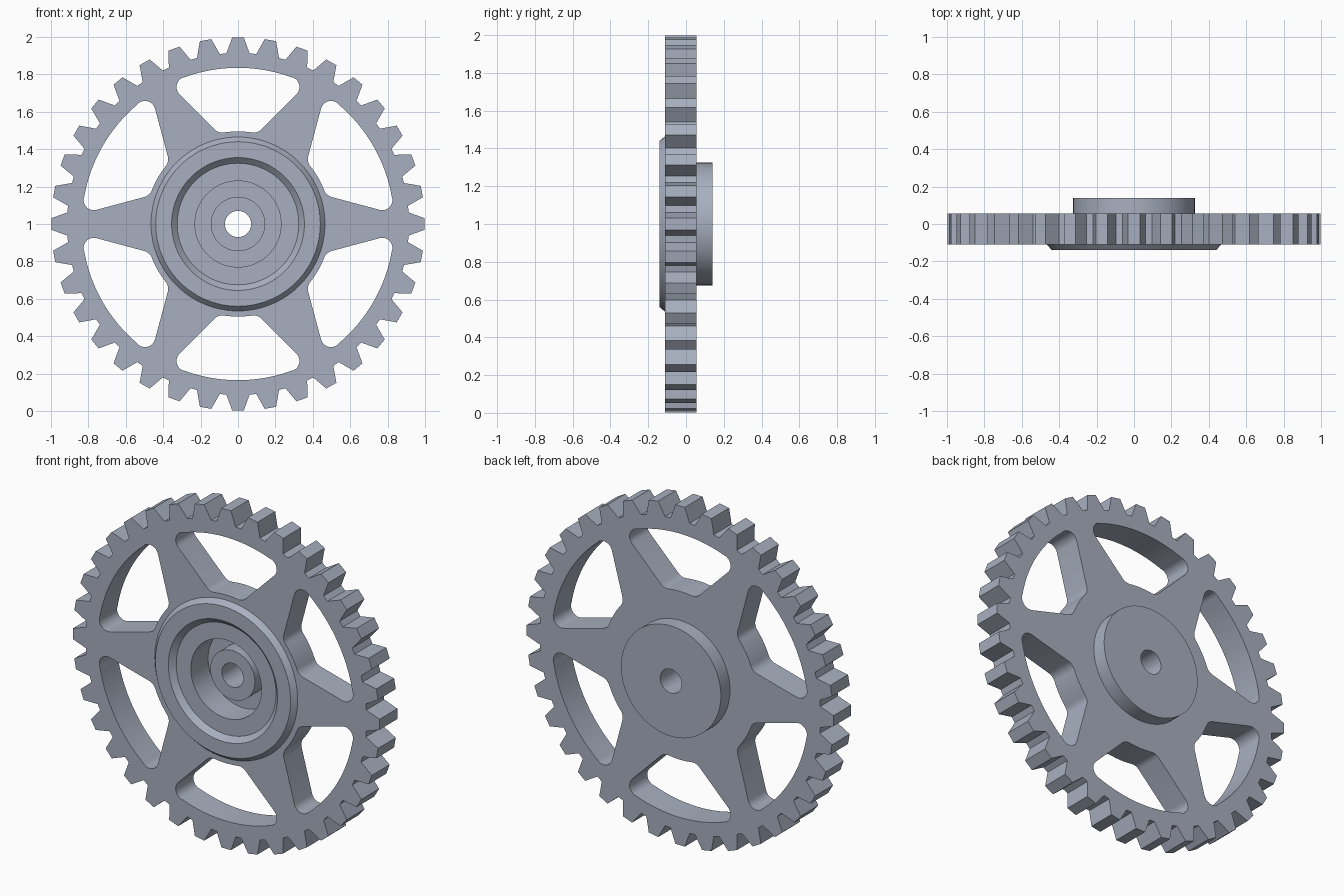
import bpy
import bmesh
from math import sin, cos, tan, pi, radians, atan2, acos
from mathutils import Vector

if "Cube" in bpy.data.objects:
    bpy.data.objects.remove(bpy.data.objects["Cube"], do_unlink=True)

TEETH, SPOKES = 36, 6
FRONT, BACK = -0.11, 0.055          # faces of the toothed plate
CENTRE = Vector((0, 0, 1))

steel = bpy.data.materials.new("blue_grey_steel")
colour = (0.39, 0.43, 0.52, 1)
steel.diffuse_color = colour
steel.use_nodes = True
steel.node_tree.nodes["Principled BSDF"].inputs["Base Color"].default_value = colour


def finish(bm, name):
    bmesh.ops.recalc_face_normals(bm, faces=bm.faces[:])
    mesh = bpy.data.meshes.new(name)
    bm.to_mesh(mesh)
    bm.free()
    mesh.materials.append(steel)
    obj = bpy.data.objects.new(name, mesh)
    obj.location = CENTRE
    bpy.context.collection.objects.link(obj)
    bpy.ops.object.select_all(action='DESELECT')
    obj.select_set(True)
    bpy.context.view_layer.objects.active = obj
    bpy.ops.object.shade_smooth_by_angle(angle=radians(25))
    return obj


def polar(r, a):
    return Vector((r * cos(a), r * sin(a)))


def arc(r, start, end, n):
    return [polar(r, start + (end - start) * i / n) for i in range(n + 1)]


def fillet(before, corner, after, radius, n=8):
    """Round one corner of an outline."""
    u, v = (before - corner).normalized(), (after - corner).normalized()
    half = acos(u.dot(v)) / 2
    reach = radius / tan(half)
    centre = corner + (u + v).normalized() * (radius / sin(half))
    a, b = corner + u * reach - centre, corner + v * reach - centre
    start = atan2(a.y, a.x)
    turn = (atan2(b.y, b.x) - start + pi) % (2 * pi) - pi
    return [centre + polar(radius, start + turn * i / n) for i in range(n + 1)]


def gear_outline():
    pts = []
    for i in range(TEETH):
        a = 2 * pi * i / TEETH
        out = polar(1, a)
        side = Vector((-out.y, out.x))
        for r, w in ((0.912, -0.062), (0.998, -0.031), (0.998, 0.031), (0.912, 0.062)):
            pts.append(out * r + side * w)
    return pts


def window_outline(mid):
    """Opening between two tapered spokes, with rounded corners."""
    inner_r, outer_r = 0.495, 0.835
    ai, ao = radians(12.1), radians(26.2)
    il, ir = polar(inner_r, mid + ai), polar(inner_r, mid - ai)
    ol, orr = polar(outer_r, mid + ao), polar(outer_r, mid - ao)
    step = 0.06
    pts = fillet(polar(inner_r, mid - ai + step), ir, orr, 0.06)
    pts += fillet(ir, orr, polar(outer_r, mid - ao + step), 0.055)
    pts += arc(outer_r, mid - ao + 0.11, mid + ao - 0.11, 24)
    pts += fillet(polar(outer_r, mid + ao - step), ol, il, 0.055)
    pts += fillet(ol, il, polar(inner_r, mid + ai - step), 0.06)
    pts += arc(inner_r, mid + ai - 0.08, mid - ai + 0.08, 8)
    return pts


def plate(name, loops):
    """Extrude an outline with holes from FRONT to BACK."""
    bm = bmesh.new()
    edges = []
    for loop in loops:
        vs = [bm.verts.new((p.x, FRONT, p.y)) for p in loop]
        edges += [bm.edges.new((vs[i - 1], vs[i])) for i in range(len(vs))]
    bmesh.ops.triangle_fill(bm, edges=edges, use_beauty=True, use_dissolve=False)
    res = bmesh.ops.extrude_face_region(bm, geom=bm.faces[:], use_keep_orig=True)
    moved = [g for g in res["geom"] if isinstance(g, bmesh.types.BMVert)]
    bmesh.ops.translate(bm, verts=moved, vec=(0, BACK - FRONT, 0))
    return finish(bm, name)


def lathe(name, profile, steps=96):
    """Spin an open (radius, y) profile about the axle."""
    bm = bmesh.new()
    rings = [[bm.verts.new((p.x, y, p.y)) for p in arc(r, 0, 2 * pi, steps)[:-1]]
             for r, y in profile]
    for a, b in zip(rings, rings[1:]):
        for i in range(steps):
            bm.faces.new((a[i - 1], a[i], b[i], b[i - 1]))
    return finish(bm, name)


# Toothed rim, spokes and web, open in the middle for the hub
windows = [window_outline(pi / 2 + 2 * pi * i / SPOKES) for i in range(SPOKES)]
hub_seat = arc(0.40, 0, 2 * pi, 96)[:-1]
plate("toothed_spoked_wheel", [gear_outline(), hub_seat] + windows)

# Hub: chamfered front collar, stepped recess, inner boss, bore and rear boss
lathe("hub", [
    (0.40, FRONT), (0.465, FRONT), (0.44, -0.14), (0.355, -0.14), (0.325, -0.11),
    (0.23, -0.11), (0.23, 0.05), (0.145, 0.05), (0.145, -0.05), (0.07, -0.05),
    (0.07, 0.14), (0.325, 0.14), (0.325, BACK), (0.40, BACK)])
